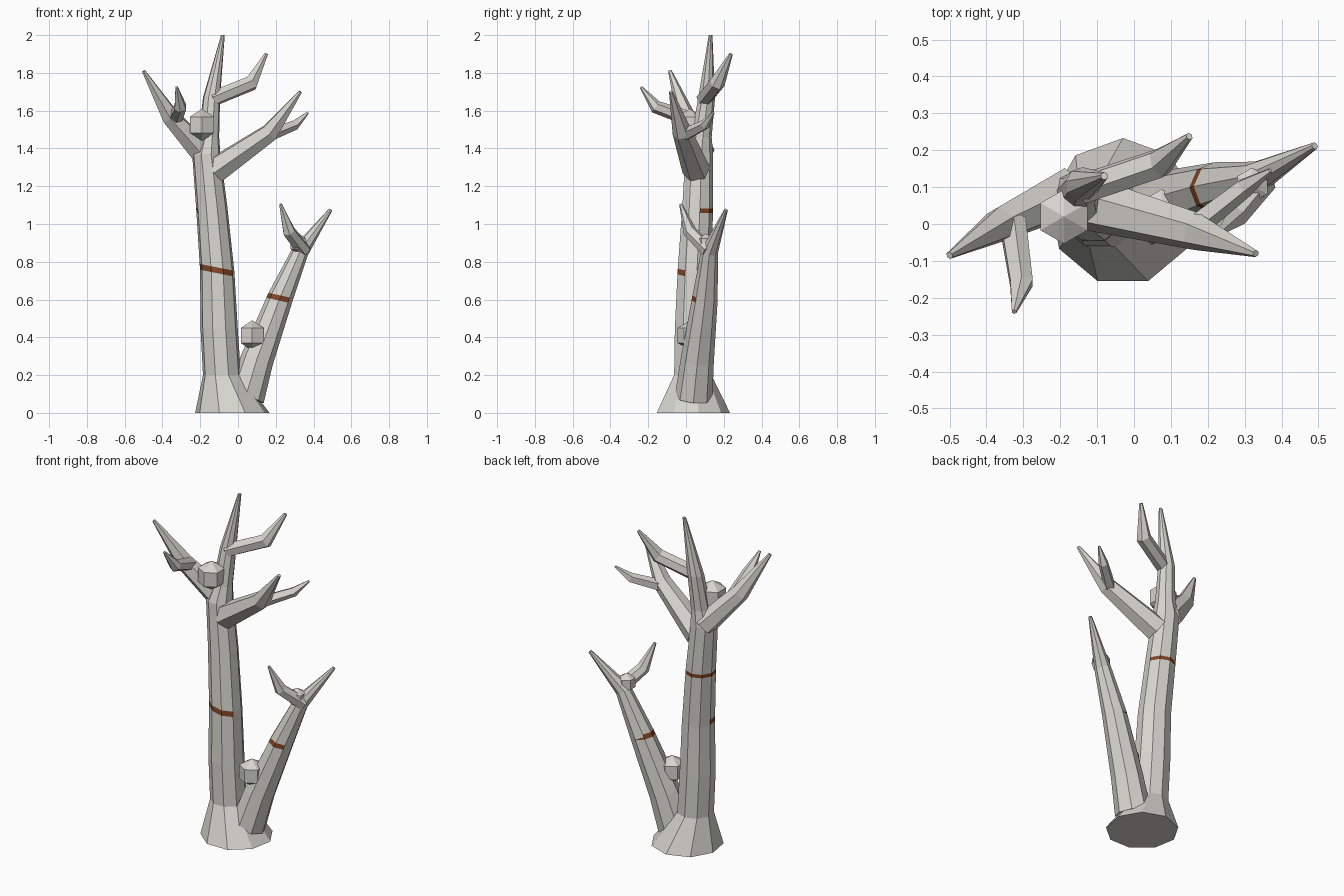
import bpy
import bmesh
import math
from mathutils import Vector

cube = bpy.data.objects.get("Cube")
if cube:
    bpy.data.objects.remove(cube, do_unlink=True)


def material(name, color):
    mat = bpy.data.materials.new(name)
    mat.use_nodes = True
    mat.diffuse_color = color
    bsdf = mat.node_tree.nodes["Principled BSDF"]
    bsdf.inputs["Base Color"].default_value = color
    bsdf.inputs["Roughness"].default_value = 0.9
    return mat


BARK = material("pale_grey_bark", (0.67, 0.66, 0.61, 1))
BROWN = material("rust_brown_band", (0.22, 0.06, 0.02, 1))
UP = Vector((0, 0, 1))


def paint_band(bm, height, center_x, slope, width, arcs):
    """Cut a tilted strip and colour its faces within the azimuth arcs."""
    normal = Vector((-slope, 0, 1)).normalized()
    middle = Vector((center_x, 0, height))
    for side in (-0.5, 0.5):
        geom = bm.verts[:] + bm.edges[:] + bm.faces[:]
        bmesh.ops.bisect_plane(bm, geom=geom, plane_co=middle + normal * width * side,
                               plane_no=normal)
    bm.normal_update()
    for face in bm.faces:
        offset = (face.calc_center_median() - middle).dot(normal)
        azimuth = math.degrees(math.atan2(face.normal.y, face.normal.x)) % 360
        if abs(offset) < width / 2 and any(a <= azimuth <= b for a, b in arcs):
            face.material_index = 1


def branch(name, sides, points, level=False, bands=()):
    """Loft a faceted limb through (x, y, z, radius) points."""
    bm = bmesh.new()
    centers = [Vector(p[:3]) for p in points]
    rings = []
    for i, center in enumerate(centers):
        ahead = centers[min(i + 1, len(centers) - 1)]
        behind = centers[max(i - 1, 0)]
        tangent = UP if level else (ahead - behind).normalized()
        turn = UP.rotation_difference(tangent)
        ring = []
        for k in range(sides):
            a = math.pi / 2 + math.tau * k / sides
            spoke = Vector((math.cos(a), math.sin(a), 0)) * points[i][3]
            ring.append(bm.verts.new(center + turn @ spoke))
        rings.append(ring)
    for low, high in zip(rings, rings[1:]):
        for k in range(sides):
            n = (k + 1) % sides
            bm.faces.new((low[k], low[n], high[n], high[k]))
    bm.faces.new(rings[0][::-1])
    bm.faces.new(rings[-1])
    for band in bands:
        paint_band(bm, *band)
    bmesh.ops.recalc_face_normals(bm, faces=bm.faces[:])
    mesh = bpy.data.meshes.new(name)
    bm.to_mesh(mesh)
    bm.free()
    mesh.materials.append(BARK)
    mesh.materials.append(BROWN)
    obj = bpy.data.objects.new(name, mesh)
    bpy.context.collection.objects.link(obj)


def knot(name, location, radius):
    bpy.ops.mesh.primitive_uv_sphere_add(segments=6, ring_count=3, radius=radius,
                                         location=location)
    obj = bpy.context.object
    obj.name = name
    obj.data.materials.append(BARK)
    bpy.ops.object.shade_flat()


# Trunk with flared foot, running up into the leader
branch("trunk", 9, [
    (-0.03, 0.033, 0, 0.2), (-0.085, 0.033, 0.2, 0.102), (-0.1, 0.035, 0.45, 0.1),
    (-0.11, 0.042, 0.75, 0.092), (-0.14, 0.06, 1.1, 0.084), (-0.168, 0.068, 1.37, 0.076),
    (-0.155, 0.08, 1.46, 0.056), (-0.14, 0.108, 1.67, 0.046), (-0.08, 0.13, 2.0, 0.01),
], level=True, bands=[
    (0.755, -0.11, -0.2, 0.03, [(150, 335)]),
    (1.07, -0.14, 0, 0.022, [(15, 190), (275, 310)]),
])

# Lower side limb and its twig
branch("side_limb", 8, [
    (0.04, 0.04, 0.08, 0.1), (0.1, 0.06, 0.28, 0.088), (0.222, 0.1, 0.605, 0.068),
    (0.33, 0.125, 0.855, 0.045), (0.49, 0.212, 1.075, 0.01),
], bands=[(0.608, 0.222, -0.22, 0.028, [(110, 320)])])
branch("side_limb_twig", 6, [
    (0.35, 0.12, 0.86, 0.04), (0.27, 0.02, 0.96, 0.036), (0.225, -0.028, 1.105, 0.008)])

# Crown branches
branch("right_branch", 6, [
    (-0.18, 0.085, 1.37, 0.07), (-0.36, 0.0, 1.57, 0.05), (-0.5, -0.085, 1.81, 0.01)])
branch("right_branch_twig", 6, [
    (-0.33, 0.01, 1.56, 0.04), (-0.305, -0.16, 1.62, 0.035), (-0.325, -0.238, 1.725, 0.007)])
branch("left_branch", 6, [
    (-0.12, 0.055, 1.285, 0.075), (0.17, -0.02, 1.485, 0.052), (0.33, -0.08, 1.7, 0.01)])
branch("left_branch_twig", 5, [
    (0.16, -0.01, 1.47, 0.035), (0.3, 0.1, 1.525, 0.028), (0.37, 0.145, 1.59, 0.007)])
branch("leader_twig", 6, [
    (-0.14, 0.095, 1.66, 0.042), (0.07, 0.165, 1.745, 0.042), (0.15, 0.238, 1.9, 0.01)])

# Knots where shoots broke off
knot("crown_knot", (-0.19, 0.02, 1.525), 0.085)
knot("crotch_knot", (0.075, 0.025, 0.41), 0.08)
knot("side_limb_knot", (0.32, 0.105, 0.895), 0.055)
